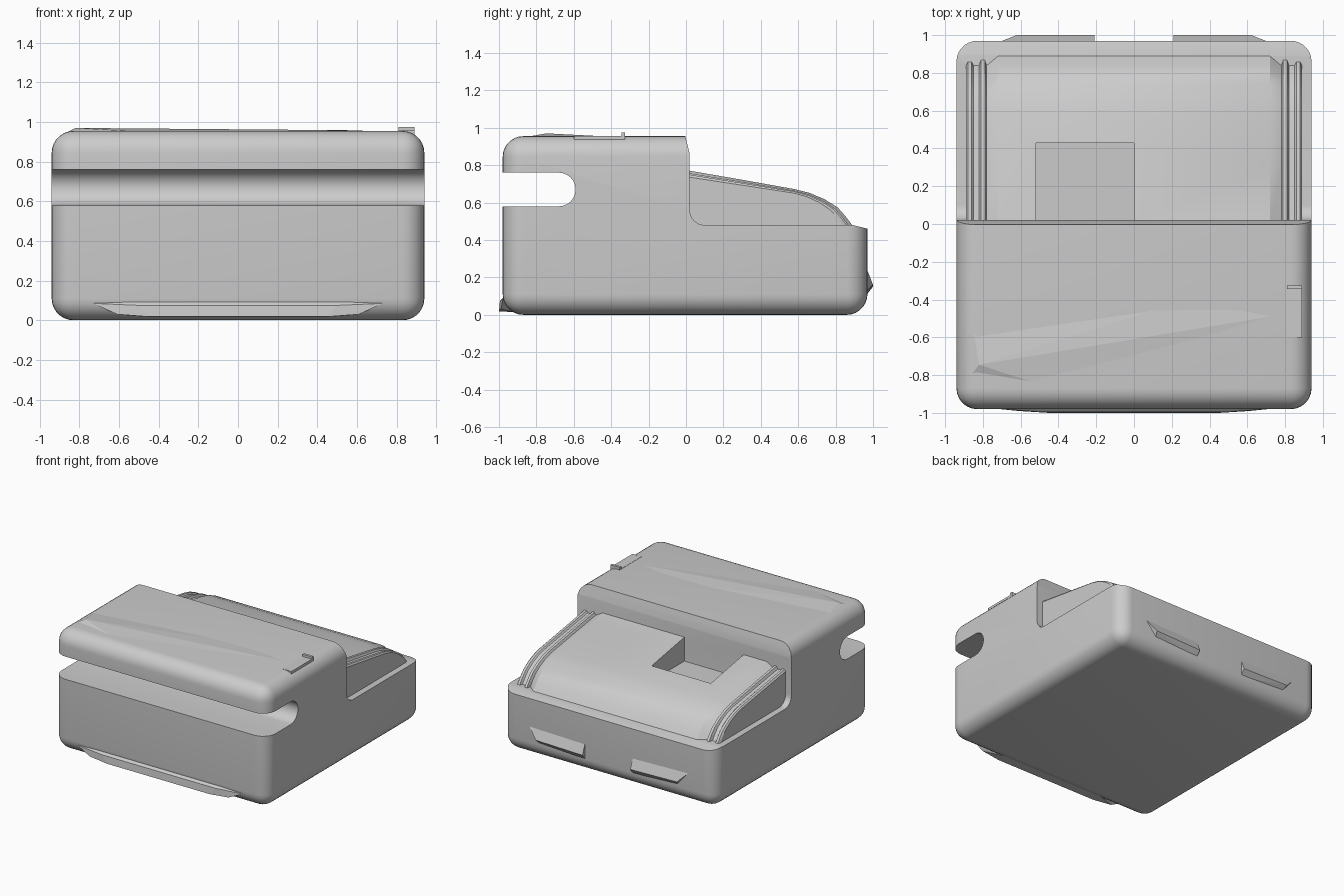
import bpy, bmesh, math

old = bpy.data.objects.get("Cube")
if old:
    bpy.data.objects.remove(old, do_unlink=True)

grey = bpy.data.materials.new("plain grey")
grey.use_nodes = True
COLOUR = (0.6, 0.6, 0.6, 1)
grey.diffuse_color = COLOUR
for node in grey.node_tree.nodes:
    if node.type == 'BSDF_PRINCIPLED':
        node.inputs["Base Color"].default_value = COLOUR


def make(name, bm):
    bmesh.ops.recalc_face_normals(bm, faces=bm.faces[:])
    mesh = bpy.data.meshes.new(name)
    bm.to_mesh(mesh)
    bm.free()
    mesh.materials.append(grey)
    obj = bpy.data.objects.new(name, mesh)
    bpy.context.collection.objects.link(obj)
    return obj


def box(name, lo, hi):
    bm = bmesh.new()
    bmesh.ops.create_cube(bm, size=1)
    for v in bm.verts:
        v.co = [a + (c + 0.5) * (b - a) for a, b, c in zip(lo, hi, v.co)]
    return make(name, bm)


def loft(name, sections):
    """Join equal-length (y, z) outlines placed along x."""
    bm = bmesh.new()
    rings = [[bm.verts.new((x, y, z)) for y, z in outline] for x, outline in sections]
    for a, b in zip(rings, rings[1:]):
        for i in range(len(a)):
            j = (i + 1) % len(a)
            bm.faces.new((a[i], a[j], b[j], b[i]))
    bm.faces.new(rings[0])
    bm.faces.new(rings[-1])
    return make(name, bm)


def hull(name, points):
    bm = bmesh.new()
    for p in points:
        bm.verts.new(p)
    result = bmesh.ops.convex_hull(bm, input=bm.verts[:])
    loose = [v for v in bm.verts if not v.link_faces]
    bmesh.ops.delete(bm, geom=loose, context='VERTS')
    return make(name, bm)


def arc(cy, cz, r, start, end, steps=8):
    angles = [math.radians(start + (end - start) * i / steps) for i in range(steps + 1)]
    return [(cy + r * math.cos(a), cz + r * math.sin(a)) for a in angles]


def activate(obj):
    bpy.ops.object.select_all(action='DESELECT')
    bpy.context.view_layer.objects.active = obj
    obj.select_set(True)


def cut(obj, cutter):
    cutter.hide_render = True
    mod = obj.modifiers.new("cut", 'BOOLEAN')
    mod.operation = 'DIFFERENCE'
    mod.solver = 'EXACT'
    mod.object = cutter
    activate(obj)
    bpy.ops.object.modifier_apply(modifier=mod.name)
    bpy.data.objects.remove(cutter, do_unlink=True)


def smooth(obj, degrees):
    activate(obj)
    bpy.ops.object.shade_smooth_by_angle(angle=math.radians(degrees))


# Rounded body with a front paper slot and an open rear bay
body = box("body", (-0.94, -0.98, 0), (0.94, 0.97, 0.955))
bevel = body.modifiers.new("round", 'BEVEL')
bevel.width = 0.11
bevel.segments = 7
activate(body)
bpy.ops.object.modifier_apply(modifier=bevel.name)

slot = [(-1.2, 0.58)] + arc(-0.68, 0.67, 0.09, -90, 90, 12) + [(-1.2, 0.76)]
cut(body, loft("slot_cutter", [(-1.2, slot), (1.2, slot)]))

bay = [(-0.005, 1.2), (-0.005, 0.96), (0.02, 0.86)]
bay += arc(0.1, 0.56, 0.08, 180, 270)
bay += [(0.89, 0.48), (0.97, 0.46), (1.2, 0.46), (1.2, 1.2)]
cut(body, loft("bay_cutter", [(-1.2, bay), (1.2, bay)]))
smooth(body, 30)

# Curved rear lid: a raised middle with stepped rails on both sides
upper = [(0.01, 0.772), (0.3, 0.722), (0.58, 0.672), (0.66, 0.652), (0.74, 0.618),
         (0.81, 0.575), (0.85, 0.53), (0.89, 0.478), (0.89, 0.46), (0.01, 0.46)]
lower = [(0.01, 0.737), (0.3, 0.693), (0.58, 0.65), (0.65, 0.63), (0.71, 0.602),
         (0.77, 0.562), (0.81, 0.52), (0.84, 0.478), (0.84, 0.46), (0.01, 0.46)]


def blend(t):
    return [(a + (c - a) * t, b + (d - b) * t) for (a, b), (c, d) in zip(lower, upper)]


half = [(0.72, 1), (0.78, 0), (0.79, 0.6), (0.81, 0.6), (0.82, 0),
        (0.85, 0), (0.86, 0.4), (0.88, 0.4), (0.89, 0)]
steps = [(-x, t) for x, t in reversed(half)] + half
lid = loft("rear_lid", [(x, blend(t)) for x, t in steps])
cut(lid, box("window_cutter", (-0.52, -0.2, 0.58), (0, 0.43, 1.2)))
smooth(lid, 25)

# Shallow lip under the front
lip = []
for s in (-1, 1):
    lip += [(s * 0.73, -0.978, 0.085), (s * 0.61, -0.99, 0.03), (s * 0.45, -1, 0.018),
            (s * 0.5, -0.995, 0.075), (s * 0.6, -0.96, 0.11), (s * 0.45, -0.92, 0.015)]
hull("front_lip", lip)

# Two finger grips on the back
for s, side in ((1, "left"), (-1, "right")):
    hull(side + "_back_grip", [
        (s * 0.21, 0.96, 0.25), (s * 0.21, 1, 0.15), (s * 0.21, 0.96, 0.1),
        (s * 0.6, 0.96, 0.25), (s * 0.62, 1, 0.16), (s * 0.6, 0.96, 0.12),
        (s * 0.71, 0.965, 0.25)])

# Faint crease across the top cover
hull("top_crease", [
    (-0.82, -0.745, 0.97), (0.72, -0.49, 0.957), (-0.88, -0.82, 0.94),
    (-0.5, -0.85, 0.952), (-0.86, -0.5, 0.945), (0.3, -0.4, 0.952)])

# Small latch at the left edge of the top
box("latch_plate", (0.81, -0.6, 0.93), (0.89, -0.34, 0.957))
box("latch_tab", (0.81, -0.345, 0.93), (0.89, -0.325, 0.975))
